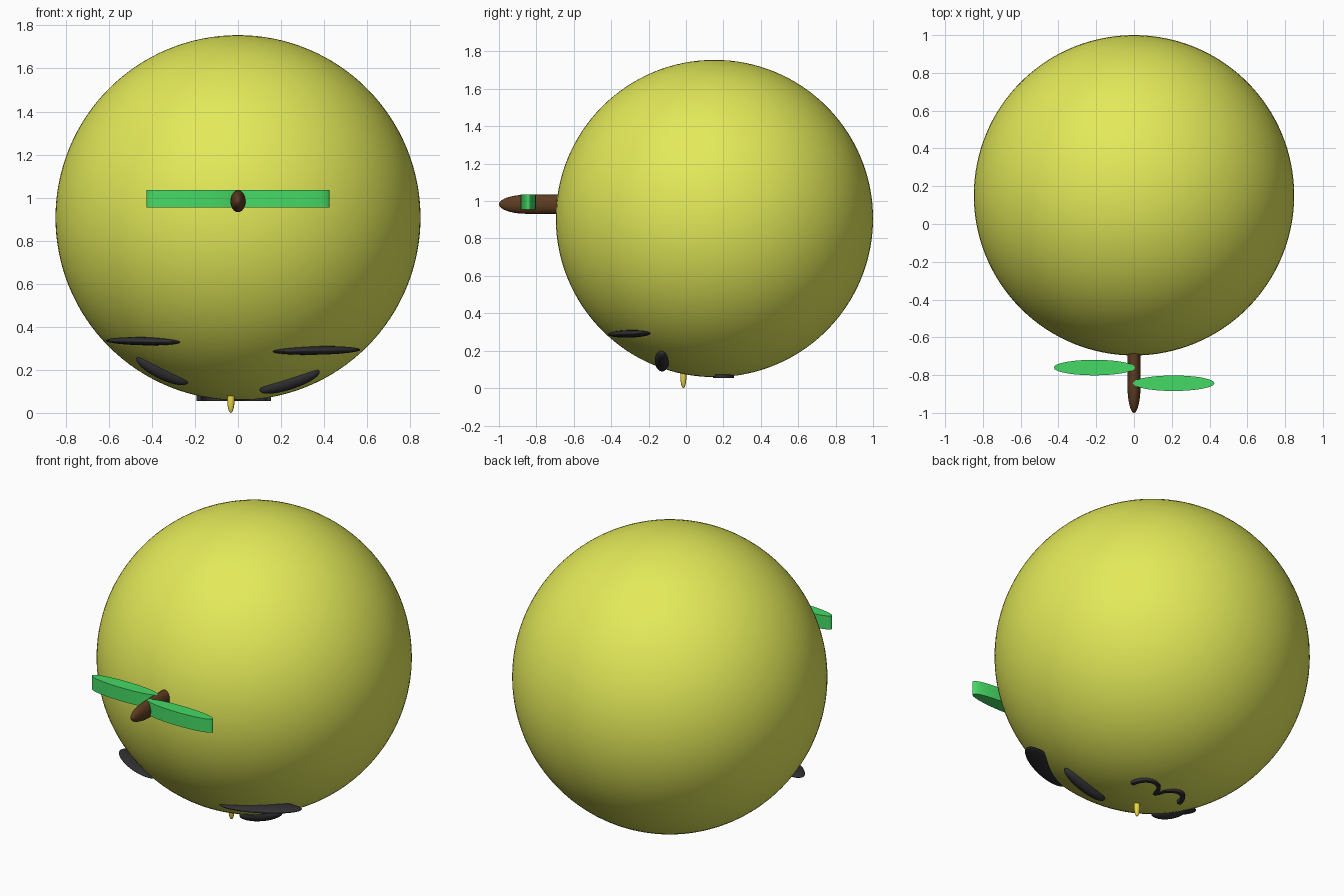
import bpy, bmesh, math
from mathutils import Matrix, Vector

if "Cube" in bpy.data.objects:
    bpy.data.objects.remove(bpy.data.objects["Cube"])


def material(name, r, g, b):
    m = bpy.data.materials.new(name)
    m.diffuse_color = (r, g, b, 1)
    m.use_nodes = True
    m.node_tree.nodes["Principled BSDF"].inputs["Base Color"].default_value = m.diffuse_color
    return m


YELLOW = material("yellow_skin", 0.77, 0.82, 0.10)
GREEN = material("leaf_green", 0.06, 0.70, 0.13)
BROWN = material("stem_brown", 0.11, 0.045, 0.015)
DARK = material("dark", 0.03, 0.03, 0.035)
GOLD = material("nose_yellow", 0.80, 0.66, 0.06)


def finish(name, bm, mat):
    bmesh.ops.recalc_face_normals(bm, faces=bm.faces)
    me = bpy.data.meshes.new(name)
    bm.to_mesh(me)
    bm.free()
    ob = bpy.data.objects.new(name, me)
    bpy.context.collection.objects.link(ob)
    me.materials.append(mat)
    bpy.ops.object.select_all(action='DESELECT')
    ob.select_set(True)
    bpy.context.view_layer.objects.active = ob
    bpy.ops.object.shade_smooth_by_angle(angle=math.radians(40))
    return ob


def ellipsoid(name, mat, loc, radii, yaw=0, tilt=0, seg=48):
    """Ball scaled to radii, turned about z (yaw) and y (tilt)."""
    bm = bmesh.new()
    bmesh.ops.create_uvsphere(bm, u_segments=seg, v_segments=seg // 2, radius=1)
    m = (Matrix.Translation(loc) @ Matrix.Rotation(math.radians(tilt), 4, 'Y')
         @ Matrix.Rotation(math.radians(yaw), 4, 'Z')
         @ Matrix.Diagonal((*radii, 1)))
    bmesh.ops.transform(bm, matrix=m, verts=bm.verts)
    return finish(name, bm, mat)


# Round body
ellipsoid("body", YELLOW, (0, 0.152, 0.907), (0.848,) * 3, seg=128)

# Stem: oval rod with a rounded tip, pointing forward
bm = bmesh.new()
rings = []
tip = [(-0.85 - 0.15 * math.sin(a), math.cos(a))
       for a in [math.radians(d) for d in range(0, 90, 9)]]
for y, s in [(-0.6, 1)] + tip:
    rings.append([bm.verts.new((0.035 * s * math.cos(t), y, 0.983 + 0.051 * s * math.sin(t)))
                  for t in [i * math.tau / 32 for i in range(32)]])
for a, b in zip(rings, rings[1:]):
    for i in range(32):
        bm.faces.new((a[i], a[(i + 1) % 32], b[(i + 1) % 32], b[i]))
bm.faces.new(rings[0])
end = bm.verts.new((0, -1.0, 0.983))
for i in range(32):
    bm.faces.new((rings[-1][i], rings[-1][(i + 1) % 32], end))
finish("stem", bm, BROWN)

# Leaves: oval slabs either side of the stem
for name, x, y in (("left_leaf", -0.21, -0.76), ("right_leaf", 0.21, -0.843)):
    bm = bmesh.new()
    bmesh.ops.create_cone(bm, cap_ends=True, segments=64, radius1=1, radius2=1, depth=1)
    m = Matrix.Translation((x, y, 0.995)) @ Matrix.Diagonal((0.215, 0.041, 0.08, 1))
    bmesh.ops.transform(bm, matrix=m, verts=bm.verts)
    finish(name, bm, GREEN)

# Face on the underside: eyes, brows, nose
ellipsoid("right_eye", DARK, (0.24, -0.128, 0.147), (0.146, 0.038, 0.038), tilt=-18)
ellipsoid("left_eye", DARK, (-0.352, -0.128, 0.197), (0.132, 0.038, 0.040), tilt=26)
ellipsoid("right_brow", DARK, (0.362, -0.303, 0.29), (0.225, 0.07, 0.02), yaw=25, tilt=-1)
ellipsoid("left_brow", DARK, (-0.435, -0.303, 0.333), (0.20, 0.07, 0.019), yaw=-28, tilt=1)
ellipsoid("nose", GOLD, (-0.033, -0.014, 0.06), (0.017, 0.016, 0.06), seg=24)

# Mouth: two joined arcs as a flat strip
path = []
for cx in (0.065, -0.105):
    for i in range(17):
        a = math.pi * i / 16
        path.append(Vector((cx + 0.077 * math.cos(a), 0.155 + 0.09 * math.sin(a), 0)))
bm = bmesh.new()
sections = []
for i, p in enumerate(path):
    d = path[min(i + 1, len(path) - 1)] - path[max(i - 1, 0)]
    n = Vector((-d.y, d.x, 0)).normalized() * 0.011
    if i in (16, 17):
        n = Vector((0, -0.011, 0))
    sections.append([bm.verts.new((q.x, q.y, z)) for q, z in
                     ((p + n, 0.055), (p - n, 0.055), (p - n, 0.09), (p + n, 0.09))])
for a, b in zip(sections, sections[1:]):
    for i in range(4):
        bm.faces.new((a[i], a[(i + 1) % 4], b[(i + 1) % 4], b[i]))
bm.faces.new(sections[0])
bm.faces.new(sections[-1])
finish("mouth", bm, DARK)
